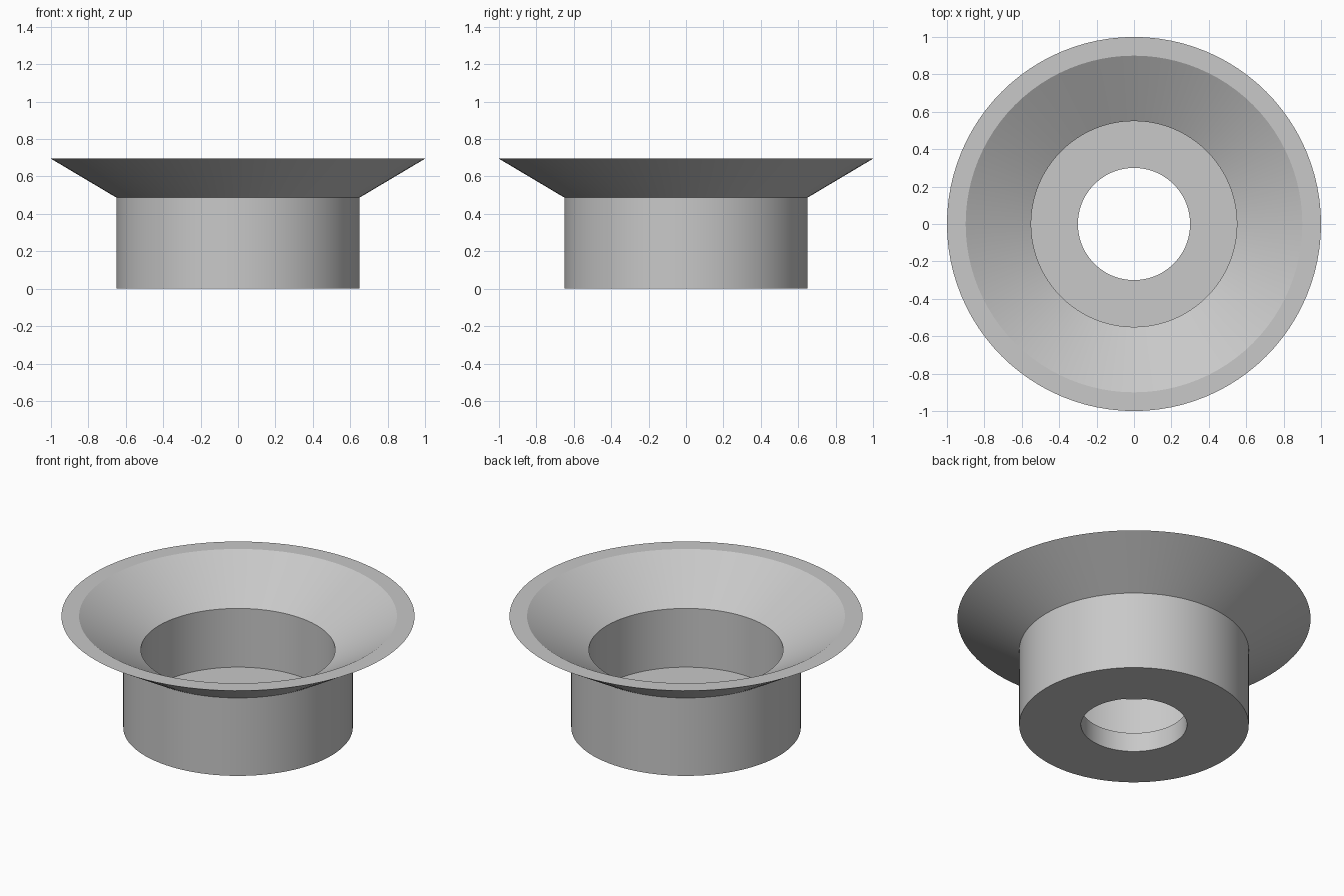
import bpy, bmesh, math

if "Cube" in bpy.data.objects:
    bpy.data.objects.remove(bpy.data.objects["Cube"])

SEGMENTS = 96

# Closed cross-section (radius, height): cup wall, flared rim, floor with a centre hole
PROFILE = [
    (0.30, 0.0), (0.65, 0.0), (0.65, 0.487), (1.0, 0.695),
    (0.90, 0.695), (0.55, 0.487), (0.55, 0.12), (0.30, 0.12),
]

grey = bpy.data.materials.new("plain_grey")
grey.diffuse_color = (0.58, 0.58, 0.58, 1.0)
grey.use_nodes = True
grey.node_tree.nodes["Principled BSDF"].inputs["Base Color"].default_value = grey.diffuse_color


def lathe(name, profile, material):
    """Revolve a closed profile around the z axis."""
    bm = bmesh.new()
    rings = []
    for i in range(SEGMENTS):
        a = 2 * math.pi * i / SEGMENTS
        rings.append([bm.verts.new((r * math.cos(a), r * math.sin(a), z))
                      for r, z in profile])
    n = len(profile)
    for i in range(SEGMENTS):
        a, b = rings[i], rings[(i + 1) % SEGMENTS]
        for j in range(n):
            k = (j + 1) % n
            bm.faces.new((a[j], b[j], b[k], a[k]))
    bmesh.ops.recalc_face_normals(bm, faces=bm.faces)
    mesh = bpy.data.meshes.new(name)
    bm.to_mesh(mesh)
    bm.free()
    mesh.materials.append(material)
    obj = bpy.data.objects.new(name, mesh)
    bpy.context.collection.objects.link(obj)
    return obj


# Flared cup, smooth around its axis with crisp profile corners
cup = lathe("flared_cup", PROFILE, grey)
bpy.context.view_layer.objects.active = cup
cup.select_set(True)
bpy.ops.object.shade_smooth_by_angle(angle=math.radians(25))
